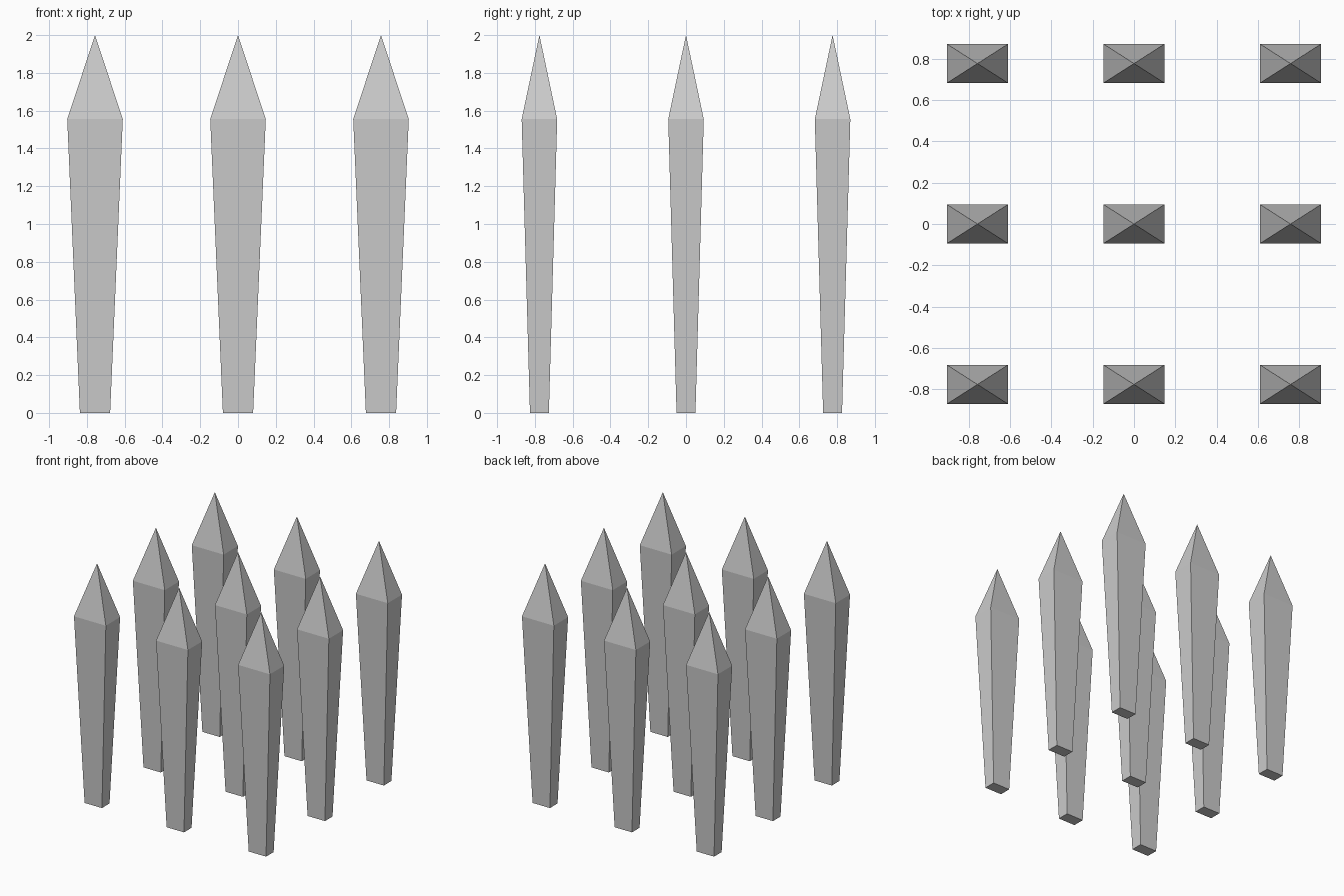
import bpy, bmesh

if "Cube" in bpy.data.objects:
    bpy.data.objects.remove(bpy.data.objects["Cube"])

SPACING_X, SPACING_Y = 0.757, 0.776
# Rectangular sections: half width, half depth, height
SECTIONS = [(0.08, 0.05, 0.0), (0.147, 0.094, 1.555)]
TIP_Z = 2.0


def spike_mesh():
    bm = bmesh.new()
    rings = [[bm.verts.new((sx * w, sy * d, z))
              for sx, sy in ((-1, -1), (1, -1), (1, 1), (-1, 1))]
             for w, d, z in SECTIONS]
    base, shoulder = rings
    tip = bm.verts.new((0, 0, TIP_Z))
    bm.faces.new(base[::-1])
    for i in range(4):
        j = (i + 1) % 4
        bm.faces.new((base[i], base[j], shoulder[j], shoulder[i]))  # shaft
        bm.faces.new((shoulder[i], shoulder[j], tip))               # point
    bmesh.ops.recalc_face_normals(bm, faces=bm.faces)
    mesh = bpy.data.meshes.new("spike")
    bm.to_mesh(mesh)
    bm.free()
    return mesh


# 3 x 3 grid of spikes sharing one mesh
mesh = spike_mesh()
for row, y in (("front", -1), ("middle", 0), ("back", 1)):
    for col, x in (("left", -1), ("centre", 0), ("right", 1)):
        spike = bpy.data.objects.new(f"spike_{row}_{col}", mesh)
        spike.location = (x * SPACING_X, y * SPACING_Y, 0)
        bpy.context.collection.objects.link(spike)
